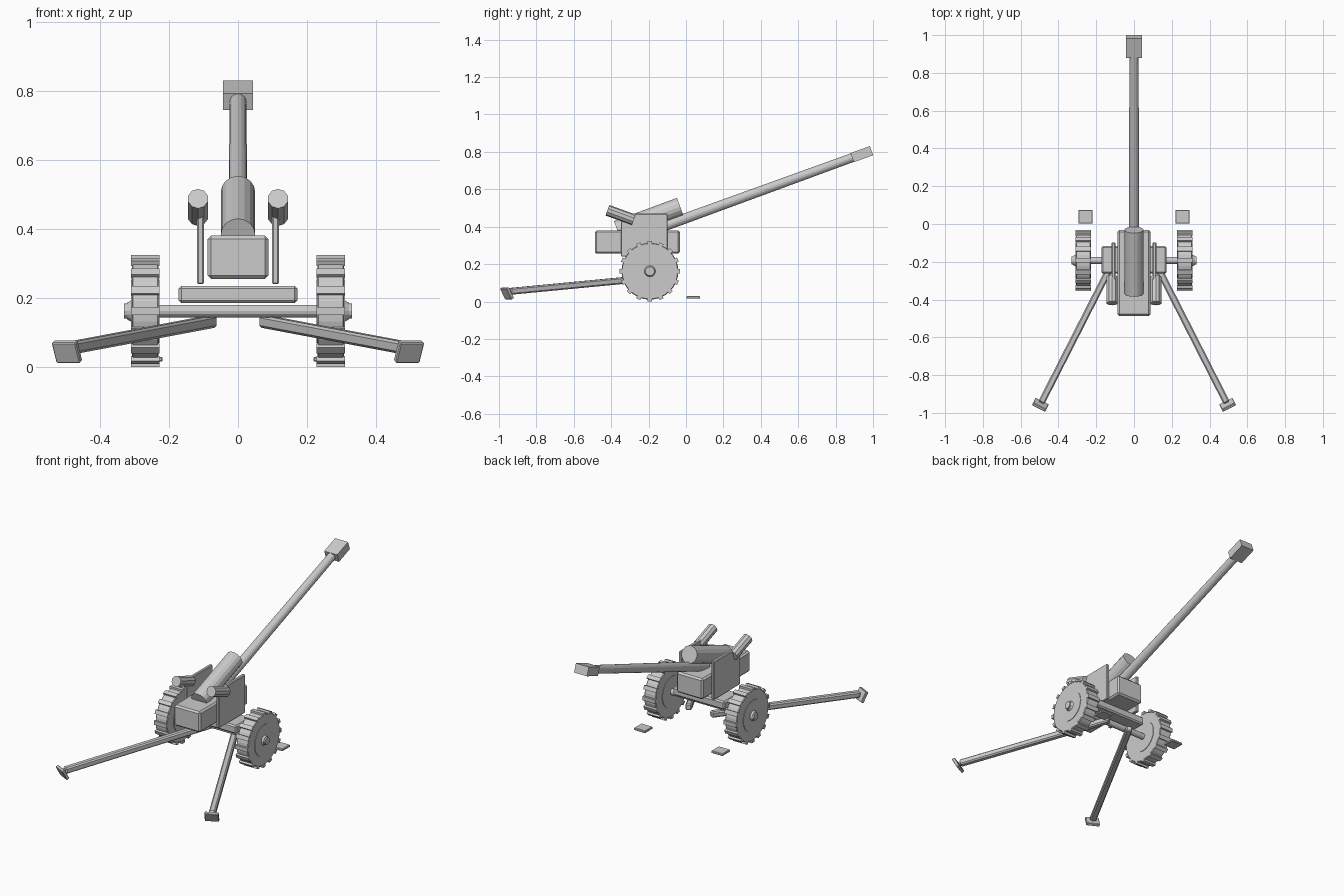
import bpy, math
from mathutils import Vector, Matrix

if "Cube" in bpy.data.objects:
    bpy.data.objects.remove(bpy.data.objects["Cube"])

ELEV = math.radians(20)


def finish(o, name, bevel):
    o.name = name
    if bevel:
        m = o.modifiers.new("bevel", 'BEVEL')
        m.width = bevel
        m.segments = 1
    return o


def box(name, center, size, rot=None, bevel=0.0):
    bpy.ops.mesh.primitive_cube_add(size=1)
    o = bpy.context.object
    o.data.transform(Matrix.Diagonal((*size, 1)))
    o.matrix_world = Matrix.Translation(center) @ (rot or Matrix()).to_4x4()
    return finish(o, name, bevel)


def rod(name, a, b, r1, r2=None, sides=16, bevel=0.0):
    a, b = Vector(a), Vector(b)
    d = b - a
    bpy.ops.mesh.primitive_cone_add(vertices=sides, radius1=r1, radius2=r2 or r1, depth=d.length)
    o = bpy.context.object
    o.matrix_world = Matrix.Translation((a + b) / 2) @ d.to_track_quat('Z', 'Y').to_matrix().to_4x4()
    return finish(o, name, bevel)


# Carriage
box("base_plate", (0, -0.19, 0.21), (0.345, 0.145, 0.05), bevel=0.008)
box("breech_box", (0, -0.26, 0.318), (0.176, 0.455, 0.125), bevel=0.01)
WY, WZ = -0.193, 0.162
rod("axle", (-0.325, WY, WZ), (0.325, WY, WZ), 0.018, sides=12)

# Gun tube, recoil cylinder and muzzle block
muzzle = Vector((0, 0.94, 0.788))
aim = Vector((0, math.cos(ELEV), math.sin(ELEV)))
rod("barrel", muzzle - aim * 1.2, muzzle, 0.028, 0.024, 16)
rod("recoil_cylinder", (0, -0.368, 0.383), (0, -0.031, 0.507), 0.05, sides=16)
box("muzzle_brake", muzzle, (0.086, 0.11, 0.052), Matrix.Rotation(ELEV, 4, 'X'))

for s, side in ((-1, "left"), (1, "right")):
    # Side plates and sights
    box(f"{side}_side_plate", (s * 0.109, -0.223, 0.355), (0.02, 0.25, 0.23), bevel=0.004)
    rod(f"{side}_sight", (s * 0.116, -0.42, 0.488), (s * 0.116, -0.28, 0.437), 0.03, sides=10)

    # Wheel with hub and tread lugs
    rod(f"{side}_wheel", (s * 0.23, WY, WZ), (s * 0.308, WY, WZ), 0.152, sides=32, bevel=0.004)
    rod(f"{side}_wheel_disc", (s * 0.227, WY, WZ), (s * 0.311, WY, WZ), 0.092, sides=24)
    rod(f"{side}_hub", (s * 0.3, WY, WZ), (s * 0.322, WY, WZ), 0.036, 0.024, 16)
    rod(f"{side}_hub_cap", (s * 0.31, WY, WZ), (s * 0.33, WY, WZ), 0.022, sides=12)
    for i in range(16):
        rot = Matrix.Rotation(i * math.tau / 16, 4, 'X')
        pos = Vector((s * 0.269, WY, WZ)) + rot @ Vector((0, 0, 0.154))
        box(f"{side}_tread_lug", pos, (0.084, 0.024, 0.016), rot)

    # Trail leg and its spade
    a, b = Vector((s * 0.075, -0.13, 0.132)), Vector((s * 0.49, -0.945, 0.054))
    d = b - a
    yaw = Matrix.Rotation(math.atan2(d.y, d.x) - math.pi / 2, 4, 'Z')
    pitch = Matrix.Rotation(math.atan2(d.z, d.xy.length), 4, 'X')
    box(f"{side}_trail_leg", (a + b) / 2, (0.036, d.length, 0.036), yaw @ pitch, bevel=0.007)
    box(f"{side}_spade", (s * 0.496, -0.957, 0.044), (0.078, 0.018, 0.066),
        yaw @ Matrix.Rotation(math.radians(-28), 4, 'X'), bevel=0.003)

    # Ground pad ahead of the wheel
    box(f"{side}_ground_pad", (s * 0.257, 0.038, 0.022), (0.076, 0.072, 0.014), bevel=0.003)
